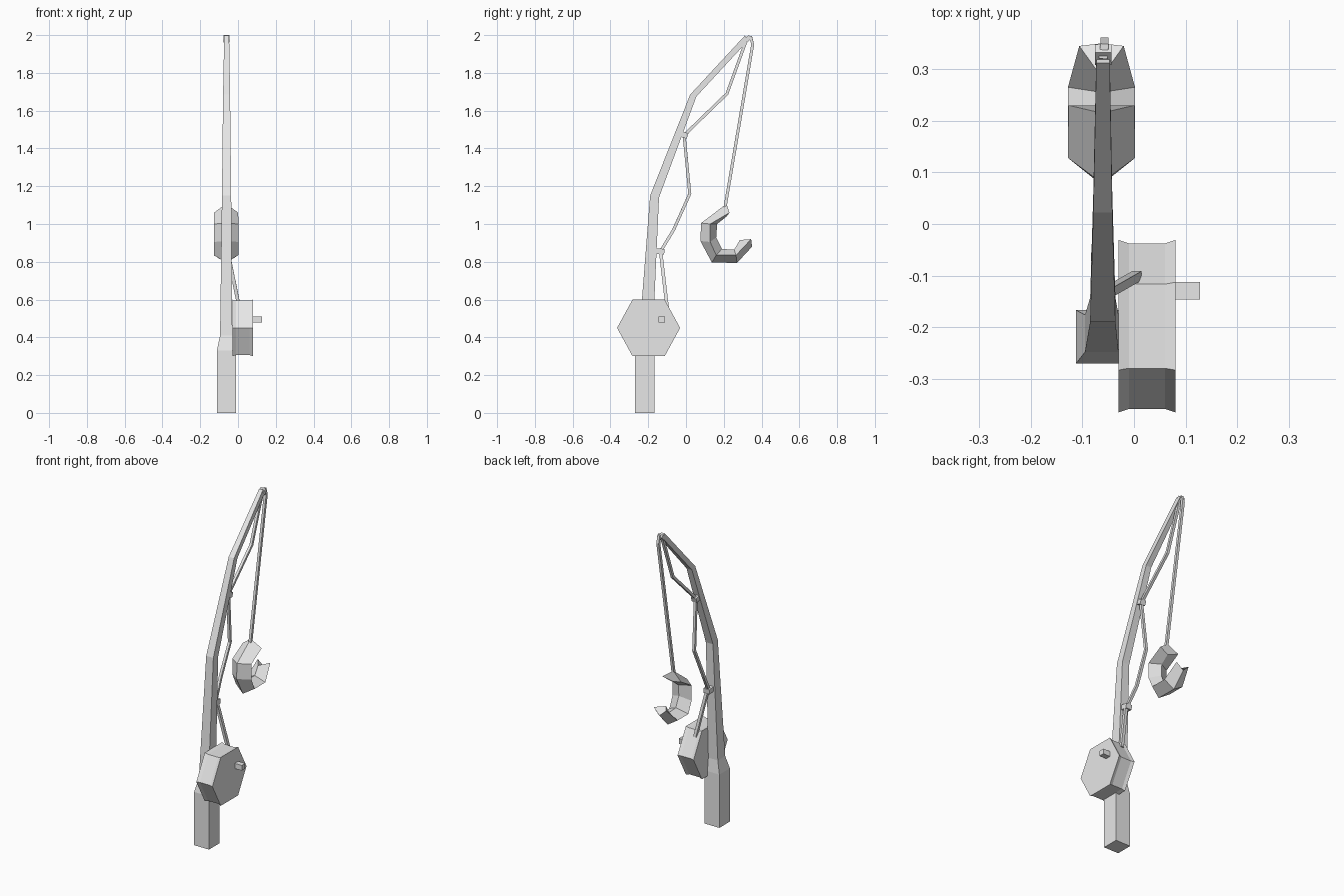
import bpy
import bmesh
from mathutils import Vector

cube = bpy.data.objects.get("Cube")
if cube:
    bpy.data.objects.remove(cube)

grey = bpy.data.materials.new("light grey")
grey.use_nodes = True
GREY = (0.8, 0.8, 0.8, 1)
grey.diffuse_color = GREY
grey.node_tree.nodes["Principled BSDF"].inputs["Base Color"].default_value = GREY

MID = -0.06  # centre line of the rod in x


def loft(name, rings):
    """Skin a list of equal-length point rings and cap both ends."""
    bm = bmesh.new()
    rows = [[bm.verts.new(p) for p in ring] for ring in rings]
    n = len(rows[0])
    for a, b in zip(rows, rows[1:]):
        for i in range(n):
            j = (i + 1) % n
            bm.faces.new((a[i], a[j], b[j], b[i]))
    bm.faces.new(rows[0][::-1])
    bm.faces.new(rows[-1])
    bmesh.ops.recalc_face_normals(bm, faces=bm.faces)
    mesh = bpy.data.meshes.new(name)
    bm.to_mesh(mesh)
    bm.free()
    mesh.materials.append(grey)
    obj = bpy.data.objects.new(name, mesh)
    bpy.context.collection.objects.link(obj)
    return obj


def tube(name, path, r):
    """Square tube along a path, mitred at the bends."""
    pts = [Vector(p) for p in path]
    rings = []
    for i, p in enumerate(pts):
        d = (pts[min(i + 1, len(pts) - 1)] - pts[max(i - 1, 0)]).normalized()
        side = Vector((1, 0, 0))
        side = (side - d * side.dot(d)).normalized()
        up = d.cross(side)
        rings.append([p + r * (side * a + up * b)
                      for a, b in ((1, 1), (-1, 1), (-1, -1), (1, -1))])
    return loft(name, rings)


def box(name, centre, size, tilt=0.0):
    x, y, z = (s / 2 for s in size)
    obj = loft(name, [[(a * x, b * y, c * z) for a, b in
                       ((1, 1), (-1, 1), (-1, -1), (1, -1))] for c in (-1, 1)])
    obj.location = centre
    obj.rotation_euler.x = tilt
    return obj


# Rod and grip: left x, right x, front (y, z), back (y, z)
rod = [
    (-0.112, -0.01, (-0.27, 0), (-0.167, 0)),
    (-0.112, -0.01, (-0.27, 0.33), (-0.167, 0.33)),
    (-0.095, -0.03, (-0.248, 0.41), (-0.176, 0.41)),
    (-0.085, -0.036, (-0.19, 1.15), (-0.143, 1.14)),
    (-0.079, -0.042, (0.022, 1.685), (0.055, 1.675)),
    (-0.073, -0.047, (0.312, 1.998), (0.328, 1.97)),
]
loft("rod", [[(l, *f), (r, *f), (r, *b), (l, *b)] for l, r, f, b in rod])

# Reel drum with raised rims
hexagon = [(-0.167, 0), (-0.085, 0.15), (0.085, 0.15),
           (0.167, 0), (0.085, -0.15), (-0.085, -0.15)]
loft("reel", [[(x, -0.198 + y * s, 0.45 + z * s) for y, z in hexagon]
              for x, s in ((-0.03, 1), (-0.01, 0.96), (0.06, 0.96), (0.08, 1))])
box("reel_handle", (0.1, -0.129, 0.495), (0.056, 0.034, 0.032))

# Line guides on the back of the rod
box("lower_guide", (MID, -0.137, 0.855), (0.04, 0.045, 0.03), -0.1)
box("upper_guide", (MID, -0.012, 1.472), (0.036, 0.042, 0.03), -0.35)
box("tip_guide", (MID, 0.328, 1.98), (0.032, 0.034, 0.022), 0.8)

# Slack fishing line between the guides
tube("line_reel", [(0.006, -0.1, 0.56), (-0.055, -0.135, 0.86)], 0.009)
tube("line_middle", [(MID, -0.135, 0.855), (-0.075, -0.065, 0.97),
                     (-0.07, 0.02, 1.16), (MID, -0.01, 1.47)], 0.008)
tube("line_upper", [(MID, -0.01, 1.47), (MID, 0.217, 1.69),
                    (MID, 0.322, 1.98)], 0.008)
tube("line_hanging", [(MID, 0.322, 1.985), (-0.057, 0.343, 1.99),
                      (-0.057, 0.353, 1.95), (MID, 0.207, 1.09)], 0.008)

# Hook: half width, then outer, side and inner (y, z) of a diamond section
hook = [
    (0.064, (0.215, 1.107), (0.23, 1.06), (0.215, 1.04)),
    (0.065, (0.08, 1.005), (0.128, 1.0), (0.165, 1.0)),
    (0.065, (0.076, 0.91), (0.128, 0.905), (0.16, 0.93)),
    (0.065, (0.137, 0.796), (0.16, 0.835), (0.19, 0.868)),
    (0.065, (0.27, 0.794), (0.265, 0.835), (0.255, 0.864)),
    (0.043, (0.35, 0.88), (0.345, 0.92), (0.285, 0.915)),
]
HOOK_X = -0.063
loft("hook", [[(HOOK_X, *o), (HOOK_X + w, *s), (HOOK_X, *i), (HOOK_X - w, *s)]
              for w, o, s, i in hook])
